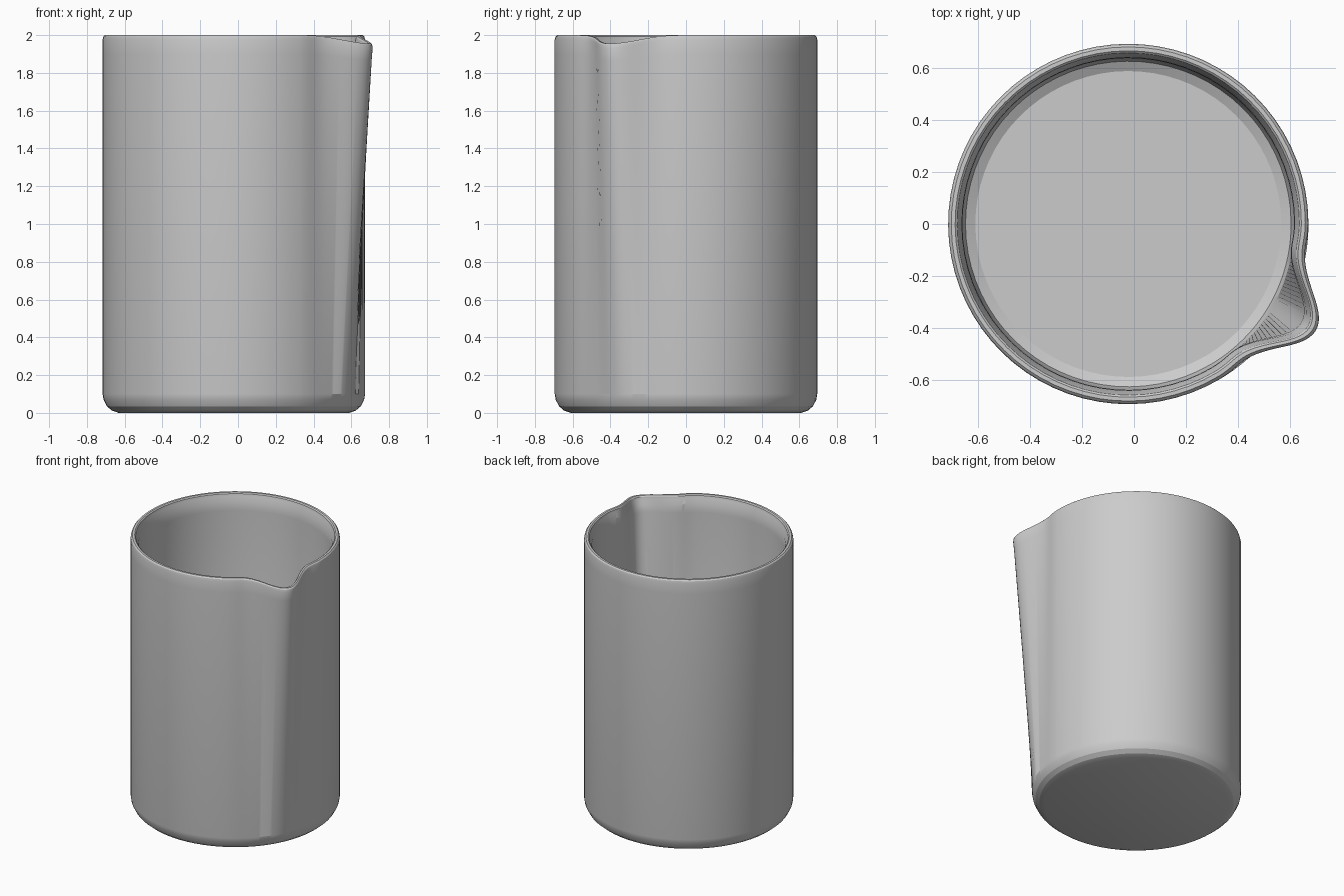
import bpy, bmesh, math

cube = bpy.data.objects.get("Cube")
if cube:
    bpy.data.objects.remove(cube, do_unlink=True)

# Plain grey material
grey = bpy.data.materials.new("light grey")
grey.use_nodes = True
grey.diffuse_color = (0.6, 0.6, 0.6, 1)
grey.node_tree.nodes["Principled BSDF"].inputs["Base Color"].default_value = (0.6, 0.6, 0.6, 1)

CENTRE_X = -0.022
SPOUT = math.radians(-29.5)

# Wall section (radius, height), from the base, over the rim, to the floor
profile = [(0.61, 0), (0.645, 0.012), (0.672, 0.035), (0.69, 0.07), (0.695, 0.1),
           (0.695, 1.9), (0.695, 1.975), (0.691, 1.992), (0.683, 2.0),
           (0.668, 2.0), (0.66, 1.993), (0.656, 1.975), (0.642, 1.94),
           (0.64, 1.88), (0.64, 0.12), (0.628, 0.08), (0.59, 0.06)]


def bump(offset, width):
    return math.exp(-0.5 * (offset / math.radians(width)) ** 2)


def wall_point(radius, z, offset):
    """Place a section point, pulled out and down near the spout."""
    rise = min(1, max(0, (z - 0.1) / 1.85))
    lip = min(1, max(0, (z - 1.75) / 0.2))
    reach = rise * (0.125 * bump(offset, 7.5) - 0.008 * bump(abs(offset) - 0.35, 4))
    reach += 0.012 * lip * bump(offset, 7.5)
    r, a = radius + reach, SPOUT + offset
    return CENTRE_X + r * math.cos(a), r * math.sin(a), z - 0.045 * lip * bump(offset, 9)


# Finer steps around the spout than around the plain wall
fine = [math.radians(-30 + i * 1.25) for i in range(48)]
coarse = [math.radians(30 + i * 5) for i in range(60)]
offsets = fine + coarse
count = len(offsets)

# Jug: revolved section closed by a base and an inner floor
bm = bmesh.new()
rings = [[bm.verts.new(wall_point(r, z, o)) for o in offsets] for r, z in profile]
for low, high in zip(rings, rings[1:]):
    for i in range(count):
        j = (i + 1) % count
        bm.faces.new((low[i], low[j], high[j], high[i]))
bm.faces.new(rings[0][::-1])
bm.faces.new(rings[-1])
bmesh.ops.recalc_face_normals(bm, faces=bm.faces)

mesh = bpy.data.meshes.new("pouring_jug")
bm.to_mesh(mesh)
bm.free()
mesh.materials.append(grey)
jug = bpy.data.objects.new("pouring_jug", mesh)
bpy.context.collection.objects.link(jug)
bpy.context.view_layer.objects.active = jug
jug.select_set(True)
bpy.ops.object.shade_smooth_by_angle(angle=math.radians(20))
